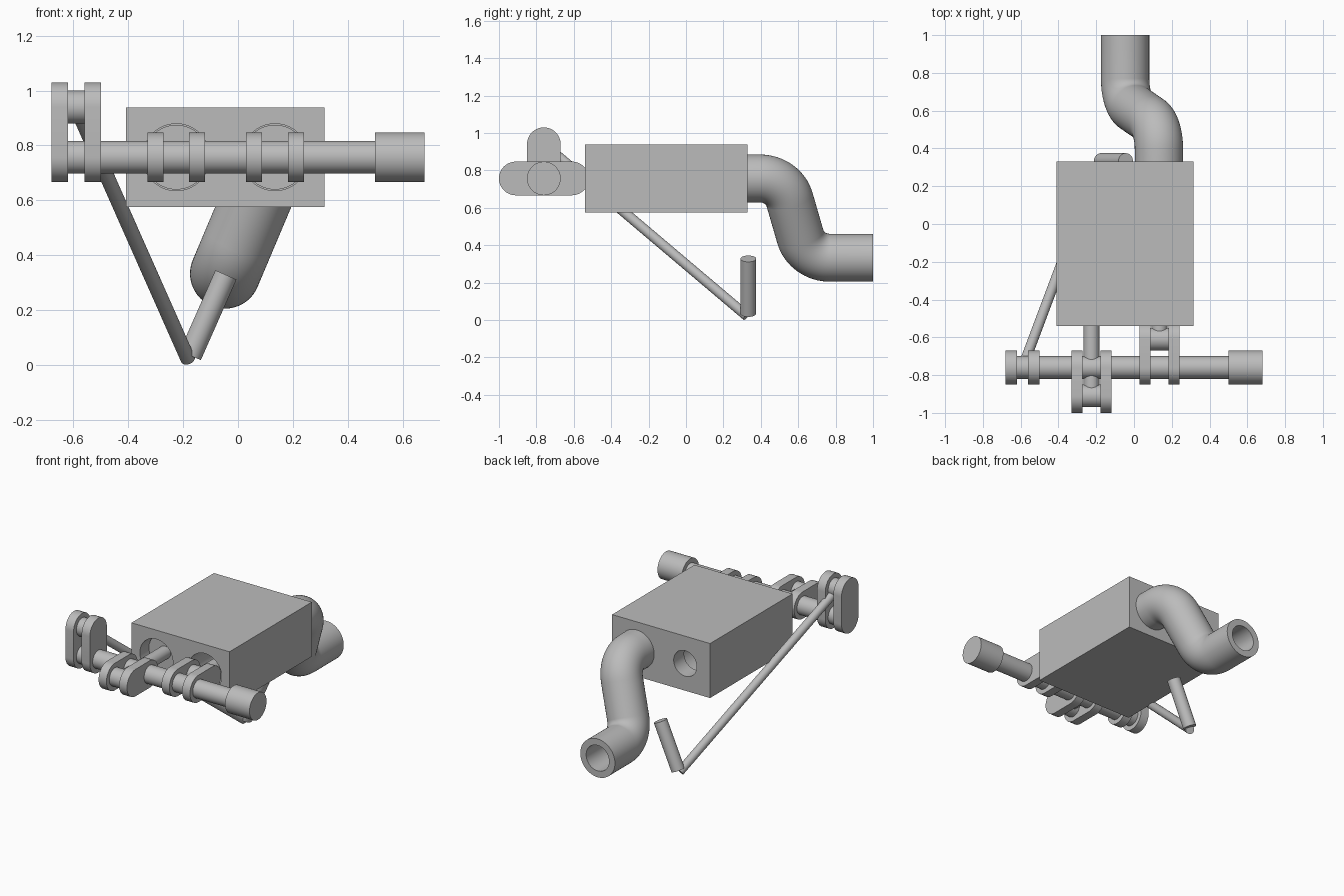
import bpy, bmesh
from math import sin, cos, pi, radians
from mathutils import Vector, Matrix

cube = bpy.data.objects.get("Cube")
if cube:
    bpy.data.objects.remove(cube, do_unlink=True)

GREY = (0.5, 0.5, 0.5, 1)
steel = bpy.data.materials.new("grey_steel")
steel.use_nodes = True
steel.diffuse_color = GREY
steel.node_tree.nodes["Principled BSDF"].inputs["Base Color"].default_value = GREY

AXIS_Y, AXIS_Z = -0.76, 0.757      # crankshaft axis
BORES = {"right": -0.225, "left": 0.135}
SEG = 64
parts = []


def finish(name, bm):
    bmesh.ops.recalc_face_normals(bm, faces=bm.faces)
    mesh = bpy.data.meshes.new(name)
    bm.to_mesh(mesh)
    bm.free()
    mesh.materials.append(steel)
    obj = bpy.data.objects.new(name, mesh)
    bpy.context.collection.objects.link(obj)
    parts.append(obj)
    return obj


def rod(name, a, b, r):
    a, b = Vector(a), Vector(b)
    d = b - a
    bm = bmesh.new()
    mat = Matrix.Translation((a + b) / 2) @ d.to_track_quat('Z', 'Y').to_matrix().to_4x4()
    bmesh.ops.create_cone(bm, cap_ends=True, segments=SEG, radius1=r, radius2=r,
                          depth=d.length, matrix=mat)
    return finish(name, bm)


def web(name, x0, x1, throw, angle, r=0.09):
    """Round-ended crank web reaching from the shaft axis to the pin."""
    bm = bmesh.new()
    verts = []
    for centre, start in ((throw, -pi / 2), (0, pi / 2)):
        for i in range(25):
            t = start + pi * i / 24
            u, v = centre + r * cos(t), r * sin(t)
            verts.append(bm.verts.new((x0, AXIS_Y + u * cos(angle) - v * sin(angle),
                                       AXIS_Z + u * sin(angle) + v * cos(angle))))
    face = bm.faces.new(verts)
    ext = bmesh.ops.extrude_face_region(bm, geom=[face])
    bmesh.ops.translate(bm, vec=(x1 - x0, 0, 0),
                        verts=[v for v in ext["geom"] if isinstance(v, bmesh.types.BMVert)])
    return finish(name, bm)


def lathe_y(name, x, profile):
    """Closed solid turned about a line parallel to y; profile is (y, radius)."""
    bm = bmesh.new()
    rings = [[bm.verts.new((x + r * cos(2 * pi * i / SEG), y, AXIS_Z + r * sin(2 * pi * i / SEG)))
              for i in range(SEG)] for y, r in profile]
    for p, q in zip(rings, rings[1:]):
        for i in range(SEG):
            j = (i + 1) % SEG
            bm.faces.new((p[i], p[j], q[j], q[i]))
    bm.faces.new(rings[0])
    bm.faces.new(rings[-1])
    return finish(name, bm)


# Engine block with two stepped bores: wide cylinder, narrower port at the back
bm = bmesh.new()
bmesh.ops.create_cube(bm, size=1, matrix=Matrix.Translation((-0.047, -0.105, AXIS_Z))
                      @ Matrix.Diagonal((0.724, 0.87, 0.364, 1)))
block = finish("engine_block", bm)
cutters = []
for side, x in BORES.items():
    cutter = lathe_y(side + "_bore_cutter", x,
                     [(-0.7, 0.122), (0.22, 0.122), (0.22, 0.085), (0.5, 0.085)])
    cutter.hide_render = True
    mod = block.modifiers.new("bore", 'BOOLEAN')
    mod.operation, mod.solver, mod.object = 'DIFFERENCE', 'EXACT', cutter
    cutters.append(cutter)
deps = bpy.context.evaluated_depsgraph_get()
deps.update()
bored = bpy.data.meshes.new_from_object(block.evaluated_get(deps))
block.modifiers.clear()
block.data = bored
for c in cutters:
    parts.remove(c)
    bpy.data.objects.remove(c, do_unlink=True)

# Crankshaft and its output end
rod("crankshaft", (-0.66, AXIS_Y, AXIS_Z), (0.52, AXIS_Y, AXIS_Z), 0.06)
rod("output_coupling", (0.5, AXIS_Y, AXIS_Z), (0.68, AXIS_Y, AXIS_Z), 0.09)

# Crank throws: centre x, throw, direction in the yz plane
throws = {"right": (BORES["right"], 0.15, pi),
          "left": (BORES["left"], 0.15, 0),
          "end": (-0.59, 0.183, pi / 2)}
for name, (x, throw, ang) in throws.items():
    gap, width = (0.03, 0.06) if name == "end" else (0.047, 0.058)
    for s, label in ((-1, "outer"), (1, "inner")):
        web(f"{name}_{label}_crank_web", x + s * gap, x + s * (gap + width), throw, ang)
    py, pz = AXIS_Y + throw * cos(ang), AXIS_Z + throw * sin(ang)
    rod(name + "_crank_pin", (x - gap - 0.01, py, pz), (x + gap + 0.01, py, pz), 0.06)
    # Pistons and connecting rods
    if name in BORES:
        crown = py + 0.5
        rod(name + "_connecting_rod", (x, py, pz), (x, crown, pz), 0.042)
        rod(name + "_piston", (x, crown - 0.04, pz), (x, crown + 0.16, pz), 0.118)

# Long diagonal link and the small plunger it drives
rod("diagonal_link", (-0.59, AXIS_Y, 0.94), (-0.183, 0.325, 0.022), 0.027)
rod("plunger", (-0.174, 0.333, 0.034), (-0.044, 0.333, 0.328), 0.042)

# Hollow exhaust pipe swept along two opposed bends
start, end = Vector((0.132, 0.33, AXIS_Z)), Vector((-0.047, 1.0, 0.333))
fwd = Vector((0, 1, 0))
drop = Vector((end.x - start.x, 0, end.z - start.z))
height, down = drop.length, drop.normalized()
normal = fwd.cross(down)
R, bend, steps = 0.164, radians(75), 16
y0, y1 = 0.395, 0.77
path = [(0.33, 0, 0)]
path += [(y0 + R * sin(bend * i / steps), R * (1 - cos(bend * i / steps)), bend * i / steps)
         for i in range(steps + 1)]
path += [(y1 - R * sin(bend * i / steps), height - R * (1 - cos(bend * i / steps)), bend * i / steps)
         for i in range(steps, -1, -1)]
path.append((1.0, height, 0))

bm = bmesh.new()
rings = []
for radius, pts in ((0.128, path), (0.085, path[::-1])):
    for y, d, a in pts:
        centre = Vector((start.x, y, start.z)) + down * d
        side = down * cos(a) - fwd * sin(a)
        rings.append([bm.verts.new(centre + radius * (normal * cos(2 * pi * i / SEG)
                                                      + side * sin(2 * pi * i / SEG)))
                      for i in range(SEG)])
for k, p in enumerate(rings):
    q = rings[(k + 1) % len(rings)]
    for i in range(SEG):
        j = (i + 1) % SEG
        bm.faces.new((p[i], p[j], q[j], q[i]))
finish("exhaust_pipe", bm)

# Smooth round surfaces, keep edges crisp
bpy.ops.object.select_all(action='DESELECT')
for obj in parts:
    obj.select_set(True)
bpy.context.view_layer.objects.active = block
bpy.ops.object.shade_smooth_by_angle(angle=radians(30))
